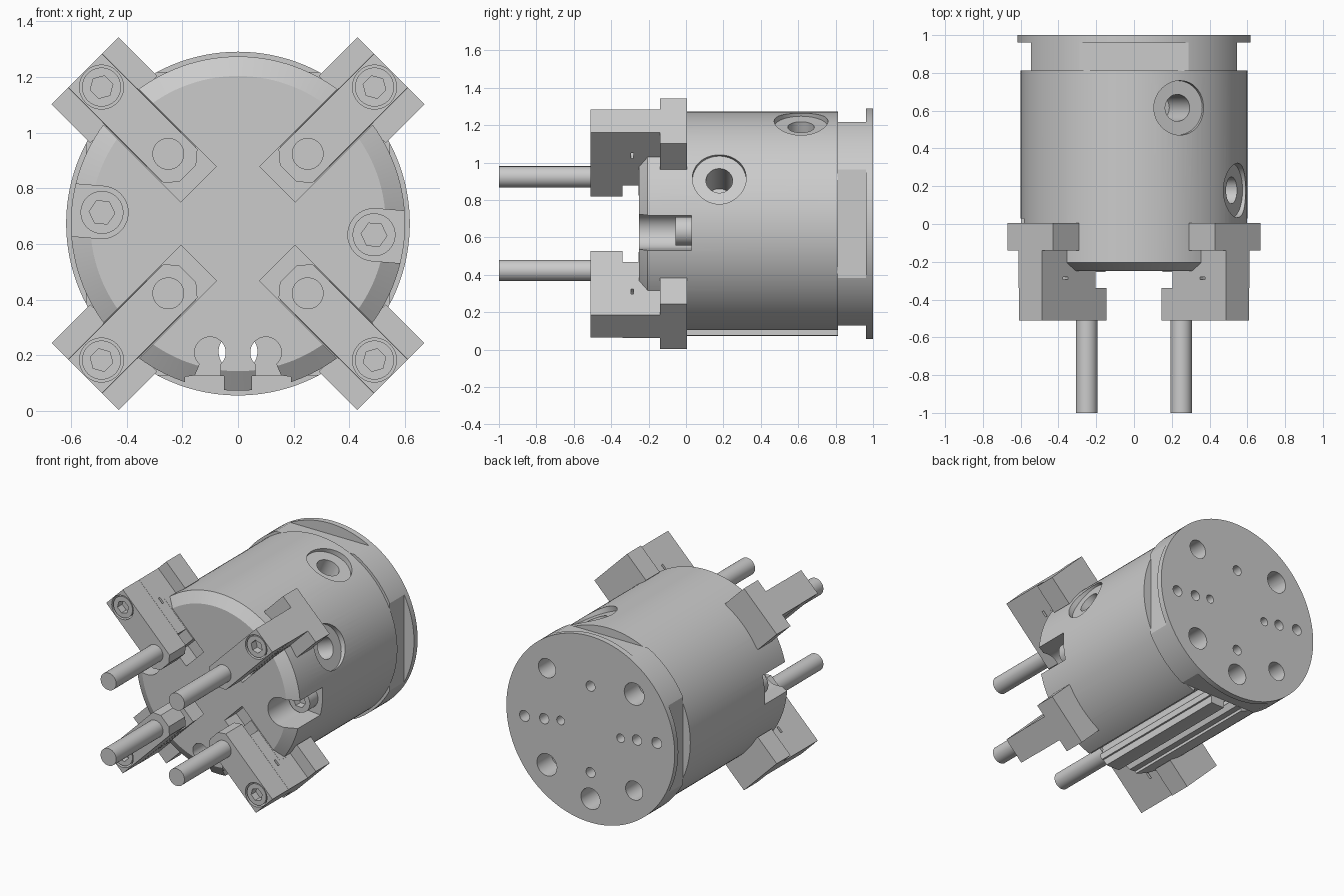
import bpy, bmesh
from math import sin, cos, pi, radians
from mathutils import Matrix, Vector

if "Cube" in bpy.data.objects:
    bpy.data.objects.remove(bpy.data.objects["Cube"])

CZ = 0.673          # height of the main axis


def finish(name, bm):
    bmesh.ops.recalc_face_normals(bm, faces=bm.faces)
    me = bpy.data.meshes.new(name)
    bm.to_mesh(me)
    bm.free()
    ob = bpy.data.objects.new(name, me)
    bpy.context.collection.objects.link(ob)
    return ob


def circle(u, v, r, n=48):
    return [(u + r * cos(2 * pi * i / n), v + r * sin(2 * pi * i / n)) for i in range(n)]


def rect(u0, u1, v):
    return [(u0, -v), (u1, -v), (u1, v), (u0, v)]


def loft(name, pts, sections, ang=0.0):
    """Sweep a (u, v) outline through (y, scale) sections, turned by ang about the main axis."""
    bm = bmesh.new()
    rings = [[bm.verts.new((s * (u * cos(ang) - v * sin(ang)), y,
                            CZ + s * (u * sin(ang) + v * cos(ang)))) for u, v in pts]
             for y, s in sections]
    n = len(pts)
    for a, b in zip(rings, rings[1:]):
        for i in range(n):
            bm.faces.new((a[i], a[(i + 1) % n], b[(i + 1) % n], b[i]))
    bm.faces.new(rings[0])
    bm.faces.new(rings[-1])
    return finish(name, bm)


def prism(name, pts, y0, y1, ang=0.0):
    return loft(name, pts, [(y0, 1), (y1, 1)], ang)


def radial_cyl(ang, y, r, d0, d1):
    """Cylinder pointing outward from the main axis between distances d0 and d1."""
    bm = bmesh.new()
    d = Vector((cos(ang), 0, sin(ang)))
    m = Matrix.Translation(Vector((0, y, CZ)) + d * (d0 + d1) / 2) @ d.to_track_quat('Z', 'Y').to_matrix().to_4x4()
    bmesh.ops.create_cone(bm, cap_ends=True, segments=48, radius1=r, radius2=r, depth=d1 - d0, matrix=m)
    return finish("cutter", bm)


def carve(ob, cuts):
    """Subtract the helper solids, then discard them."""
    for h in cuts:
        h.hide_render = True
        mod = ob.modifiers.new("cut", 'BOOLEAN')
        mod.operation = 'DIFFERENCE'
        mod.solver = 'EXACT'
        mod.object = h
    me = bpy.data.meshes.new_from_object(ob.evaluated_get(bpy.context.evaluated_depsgraph_get()))
    ob.modifiers.clear()
    ob.data = me
    for h in cuts:
        bpy.data.objects.remove(h, do_unlink=True)
    return ob


def socket_screw(name, u, ang, r, y0, y1):
    head = prism(name, circle(u, 0, r), y0, y1, ang)
    return carve(head, [prism("cutter", circle(u, 0, r * 0.6, 6), y0 - 0.05, y0 + 0.05, ang)])


diagonals = [radians(45 + 90 * i) for i in range(4)]
side_angles = [radians(-4.7), radians(175.3)]

# Main cylinder with a chamfered front edge
body = loft("body", circle(0, 0, 0.60, 128), [(-0.25, 0.53 / 0.60), (-0.205, 1), (0.812, 1)])
cuts = []
# Radial guide slots for the jaws
for a in diagonals:
    cuts.append(prism("cutter", rect(0.2, 0.7, 0.09), -0.3, -0.13, a))
# Rounded side pockets for the mounting screws
for a in side_angles:
    arc = [(0.49 + 0.094 * cos(t), 0.094 * sin(t)) for t in [pi / 2 + pi * i / 24 for i in range(25)]]
    cuts.append(prism("cutter", arc + [(0.75, -0.094), (0.75, 0.094)], -0.3, 0.03, a))
# Port holes with spot faces
for a, y in ((radians(24), 0.178), (radians(66), 0.615)):
    cuts.append(radial_cyl(a, y, 0.144, 0.565, 0.8))
    cuts.append(radial_cyl(a, y, 0.071, 0.30, 0.8))
# Keyhole sensor grooves along the underside
for s in (-1, 1):
    arc = [(s * (0.1 + 0.056 * cos(t)), -0.463 + 0.056 * sin(t))
           for t in [radians(-48 + 276 * i / 30) for i in range(31)]]
    mouth = [(0.062, -0.548), (0.05, -0.548), (0.05, -0.7), (0.19, -0.7), (0.19, -0.55), (0.155, -0.545)]
    cuts.append(prism("cutter", arc + [(s * x, z) for x, z in mouth], -0.3, 0.9))
carve(body, cuts)

# Rear flange with four side flats and bolt holes
flange = prism("rear_flange", circle(0, 0, 0.617, 128), 0.81, 1.0)
cuts = [prism("cutter", rect(0.545, 0.8, 0.5), 0.75, 0.962, i * pi / 2) for i in range(4)]
holes = [(0, 0.286, 0.033), (0, -0.286, 0.033), (0, -0.46, 0.07)]
for s in (-1, 1):
    holes += [(s * 0.32, s * 0.32, 0.063), (-s * 0.32, s * 0.32, 0.073),
              (s * 0.485, -s * 0.04, 0.036), (s * 0.34, -s * 0.02, 0.034), (s * 0.22, 0, 0.028)]
for x, z, r in holes:
    y0 = 0.7 if r == 0.07 else 0.85
    cuts.append(prism("cutter", circle(x, z, r, 32), y0, 1.1))
carve(flange, cuts)

objs = [body, flange]

# Side mounting screws in the pockets
for i, a in enumerate(side_angles):
    objs.append(socket_screw(f"side_screw_{i + 1}", 0.49, a, 0.077, -0.055, 0.035))

# Four jaws, each with a gripping pin and a socket screw
END = 0.776
for i, a in enumerate(diagonals):
    arm = [(0.255, -0.042), (0.292, -0.086), (END, -0.086), (END, 0.086), (0.292, 0.086), (0.255, 0.042)]
    jaw = prism(f"jaw_arm_{i + 1}", arm, -0.51, -0.34, a)
    carve(jaw, [prism("cutter", circle(0.693, 0, 0.079), -0.6, -0.42, a)])
    stem = prism(f"jaw_stem_{i + 1}", rect(0.375, END, 0.087), -0.34, -0.135, a)
    base = prism(f"jaw_base_{i + 1}", rect(0.58, END, 0.17), -0.14, 0.005, a)
    slide = prism(f"jaw_slide_{i + 1}", rect(0.3, 0.6, 0.088), -0.255, -0.125, a)
    # small side slit in the stem
    carve(stem, [prism("cutter", [(0.58, -0.1), (0.62, -0.1), (0.62, 0.1), (0.58, 0.1)], -0.295, -0.28, a)])
    pin = prism(f"grip_pin_{i + 1}", circle(0.354, 0, 0.057), -1.0, -0.5, a)
    screw = socket_screw(f"jaw_screw_{i + 1}", 0.693, a, 0.07, -0.505, -0.41)
    objs += [jaw, stem, base, slide, pin, screw]

# Smooth curved faces, keep edges sharp
bpy.ops.object.select_all(action='DESELECT')
for o in objs:
    o.select_set(True)
bpy.context.view_layer.objects.active = body
bpy.ops.object.shade_smooth_by_angle(angle=radians(25))
